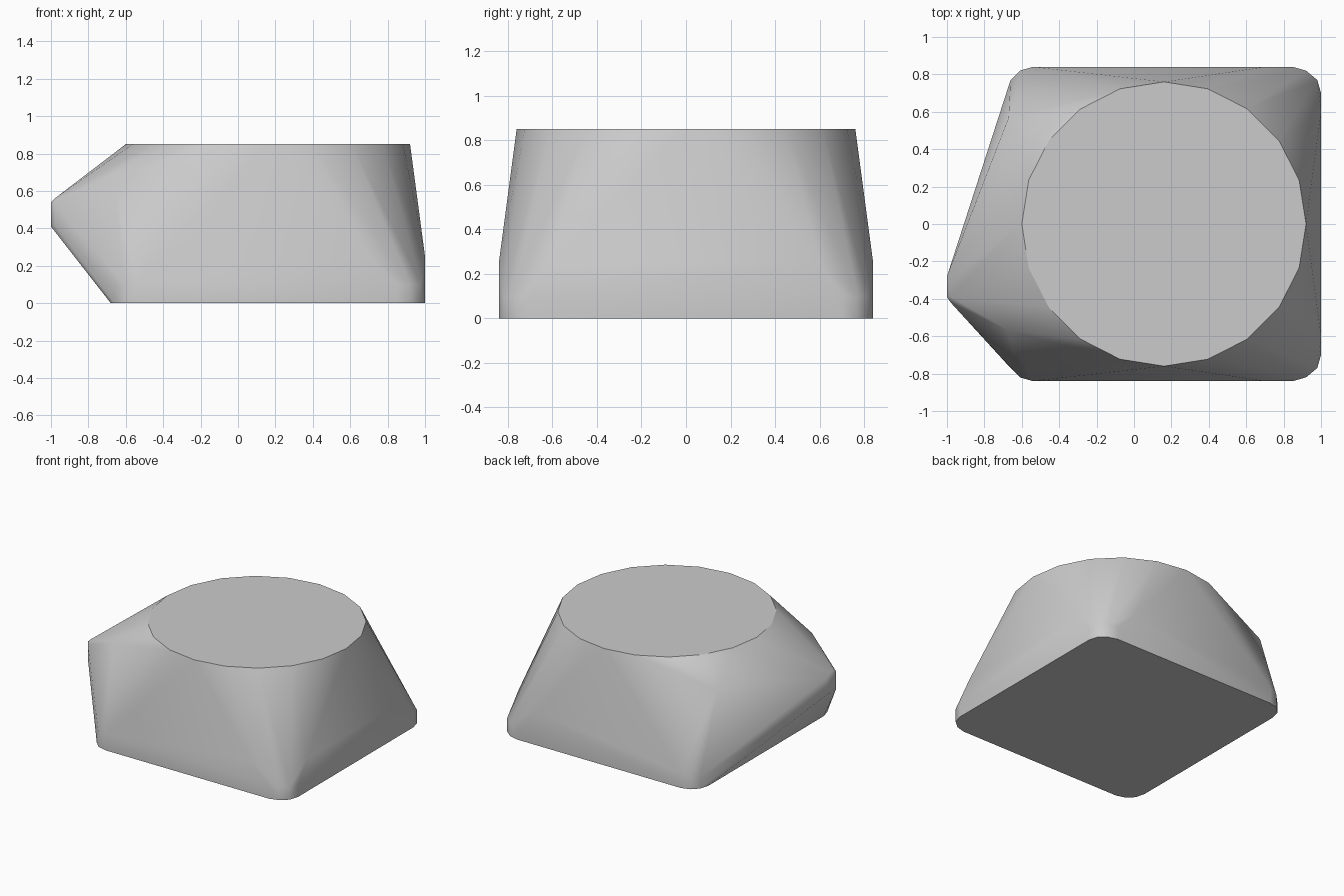
import bpy
import bmesh
import math

cube = bpy.data.objects.get("Cube")
if cube:
    bpy.data.objects.remove(cube, do_unlink=True)

# Single plain grey
grey = bpy.data.materials.new("stone_grey")
grey.use_nodes = True
colour = (0.6, 0.6, 0.6, 1.0)
grey.diffuse_color = colour
grey.node_tree.nodes["Principled BSDF"].inputs["Base Color"].default_value = colour

points = []

# Twenty-sided flat top
SIDES, RADIUS, CENTRE, TOP = 20, 0.76, 0.16, 0.85
for i in range(SIDES):
    a = 2 * math.pi * i / SIDES
    points.append((CENTRE + RADIUS * math.cos(a), RADIUS * math.sin(a), TOP))

# Base slab with rounded corners, mirrored front to back
for side in (-1, 1):
    for x, y, height in (
        (1.0, 0.70, 0.10), (0.98, 0.77, 0.10), (0.92, 0.82, 0.10), (0.85, 0.84, 0.10),
        (-0.54, 0.84, 0.12), (-0.61, 0.82, 0.10), (-0.66, 0.77, 0.08),
    ):
        points += [(x, side * y, 0), (x, side * y, height)]
    points.append((-0.68, side * 0.70, 0))
    # Raised edges of the long walls and the end wall
    points += [(0.70, side * 0.84, 0.25), (1.0, side * 0.60, 0.25)]
    # Shoulder beside the top
    points.append((-0.67, side * 0.57, 0.685))

# Off-centre side bump
for y in (-0.28, -0.39):
    points += [(-1.0, y, 0.41), (-1.0, y, 0.54)]
points += [(-0.98, -0.39, 0.56), (-0.98, -0.42, 0.42), (-0.98, -0.42, 0.53)]

# Wrap all the parts in one tight skin
bm = bmesh.new()
for p in points:
    bm.verts.new(p)
result = bmesh.ops.convex_hull(bm, input=bm.verts[:])
loose = [v for v in bm.verts if not v.link_faces]
bmesh.ops.delete(bm, geom=loose, context="VERTS")
bmesh.ops.dissolve_limit(bm, angle_limit=math.radians(0.5),
                         verts=bm.verts[:], edges=bm.edges[:])
bmesh.ops.recalc_face_normals(bm, faces=bm.faces[:])

# Smooth walls, crisp rims around the top and the underside
for face in bm.faces:
    face.smooth = True
for face in bm.faces:
    if abs(face.normal.z) > 0.99:
        for edge in face.edges:
            edge.smooth = False

mesh = bpy.data.meshes.new("body")
bm.to_mesh(mesh)
bm.free()
mesh.materials.append(grey)
body = bpy.data.objects.new("body", mesh)
bpy.context.collection.objects.link(body)
